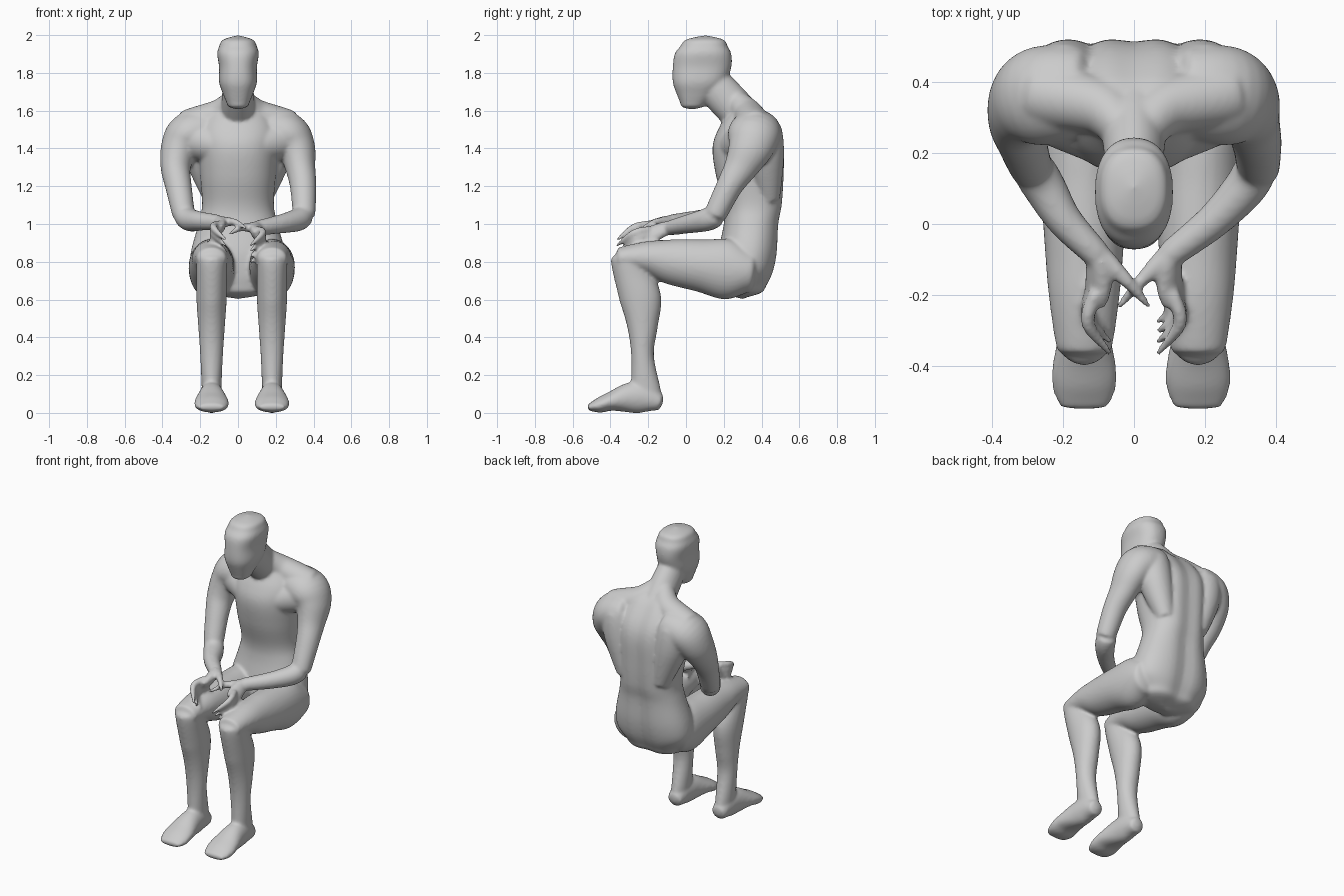
import bpy
import bmesh
from math import sin, cos, pi, exp, sqrt
from mathutils import Vector

cube = bpy.data.objects.get("Cube")
if cube:
    bpy.data.objects.remove(cube, do_unlink=True)

X, Y, Z = Vector((1, 0, 0)), Vector((0, 1, 0)), Vector((0, 0, 1))
bm = bmesh.new()


def dome(end, inner):
    """Shrinking keys that round off the end of a tube."""
    centre = Vector(end[:3])
    outward = (centre - Vector(inner[:3])).normalized()
    height = .6 * min(end[3:])
    keys = []
    for f in (.6, 1):
        place = centre + outward * height * f
        shrink = sqrt(1 - f * f)
        keys.append(Vector((*place, end[3] * shrink, end[4] * shrink)))
    return keys


def spline(keys, steps=5):
    """Smooth curve through keys of any dimension."""
    padded = [keys[0]] + keys + [keys[-1]]
    points = []
    for i in range(len(keys) - 1):
        a, b, c, d = padded[i:i + 4]
        for step in range(steps):
            t = step / steps
            points.append(b + ((c - a) * t + (2 * a - 5 * b + 4 * c - d) * t * t
                               + (3 * b - a - 3 * c + d) * t * t * t) / 2)
    return points + [keys[-1]]


def loft(keys, ref=X, axis=None, power=1, sides=32):
    """Closed round-ended tube; a key is x, y, z, radius along ref, other radius if not equal."""
    keys = [Vector(k if len(k) == 5 else (*k, k[-1])) for k in keys]
    keys = dome(keys[0], keys[1])[::-1] + keys + dome(keys[-1], keys[-2])
    points = spline(keys)
    rings = []
    for i, point in enumerate(points):
        before, after = points[max(i - 1, 0)], points[min(i + 1, len(points) - 1)]
        along = (axis or Vector(after[:3]) - Vector(before[:3])).normalized()
        side = (ref - along * ref.dot(along)).normalized()
        up = along.cross(side)
        ring = []
        for k in range(sides):
            angle = 2 * pi * k / sides
            c, s = [abs(v) ** power * (1 if v > 0 else -1) for v in (cos(angle), sin(angle))]
            ring.append(bm.verts.new(Vector(point[:3]) + side * c * max(point[3], .003)
                                     + up * s * max(point[4], .003)))
        rings.append(ring)
    for low_ring, high_ring in zip(rings, rings[1:]):
        for k in range(sides):
            n = (k + 1) % sides
            bm.faces.new((low_ring[k], low_ring[n], high_ring[n], high_ring[k]))
    bm.faces.new(rings[0][::-1])
    bm.faces.new(rings[-1])
    return [vert for ring in rings for vert in ring]


def stack(rows, power):
    """Level rings given as height, front y, back y, half width."""
    return loft([(0, (front + back) / 2, height, half, (back - front) / 2)
                 for height, front, back, half in rows], axis=Z, power=power, sides=48)


# Torso with a shallow groove down the spine
torso = stack([(.68, .18, .44, .2), (.75, .17, .47, .25), (.85, .17, .49, .25),
               (1, .2, .5, .21), (1.1, .2, .52, .19), (1.25, .16, .53, .2),
               (1.4, .14, .53, .21), (1.5, .17, .5, .21), (1.6, .23, .43, .15),
               (1.65, .24, .37, .1)], power=.9)
for vert in torso:
    if vert.co.y > .33:
        vert.co.y -= .02 * exp(-(vert.co.x / .06) ** 2)

# Neck and head
loft([(0, .3, 1.57, .09, .1), (0, .15, 1.73, .08, .1)])
stack([(1.64, -.03, .11, .06), (1.69, -.05, .16, .08), (1.75, -.07, .21, .1),
       (1.83, -.07, .24, .1), (1.9, -.06, .24, .11), (1.94, -.03, .22, .1)], power=.85)


def leg(sign):
    """Thigh, shin and foot in one upright plane; keys are y, z, half width, other radius."""
    def part(*keys):
        loft([(.02 + sign * .16, *key) for key in keys])
    part((.32, .75, .11, .12), (.22, .76, .12, .16), (.08, .78, .12, .14),
         (-.08, .8, .11, .12), (-.2, .82, .1, .09), (-.34, .82, .08, .06))
    part((-.31, .82, .08, .09), (-.28, .72, .08, .1), (-.24, .6, .08, .11),
         (-.23, .45, .07, .08), (-.23, .3, .06, .06), (-.21, .1, .05, .08))
    part((-.15, .06, .05, .05), (-.22, .08, .06, .08), (-.3, .08, .07, .08),
         (-.4, .06, .09, .05), (-.46, .04, .09, .04), (-.51, .03, .07, .02))


def arm(sign, elbow, lift):
    """Upper body muscles, arm and hand; elbow moves outward, lift raises the hand."""
    def part(ref, *keys, rise=0):
        loft([(sign * x, y, z + rise, *radii) for x, y, z, *radii in keys],
             Vector((sign * ref[0], ref[1], ref[2])))
    # Chest, shoulder blade and neck muscles
    part(Y, (.05, .23, 1.4, .08), (.24, .34, 1.45, .11))
    part(X, (.13, .44, 1.15, .06), (.18, .42, 1.35, .1), (.2, .4, 1.48, .11))
    part(Y, (.03, .27, 1.65, .06), (.1, .33, 1.58, .08), (.25, .36, 1.52, .09))
    # Shoulder and upper arm
    part(Y, (.16, .37, 1.5, .13, .11), (.26, .36, 1.47, .14, .12), (.31, .34, 1.4, .12, .1),
         (.33, .29, 1.3, .09, .08), (.32 + elbow / 2, .23, 1.2, .07),
         (.3 + elbow, .16, 1.06, .06))
    # Forearm
    part(Z, (.29 + elbow, .15, 1.04, .06), (.26 + elbow, .1, 1.02, .06),
         (.2 + elbow / 2, .01, 1 + lift / 2, .05), (.11, -.08, .98 + lift, .04))
    # Palm, tipped inward toward the thumb
    part((.8, 0, .6), (.1, -.1, .98, .03, .04), (.1, -.17, .95, .03, .05),
         (.11, -.21, .93, .02, .05), rise=lift)
    # Four curled fingers
    for i in range(4):
        drop = .03 * i
        part(Z, (.11, -.2 + drop / 2, .97 - drop, .02), (.13, -.28 + drop / 2, .95 - drop, .02),
             (.07, -.36 + drop, .89 - drop, .01), rise=lift)
    # Thumb
    part(Z, (.09, -.09, .98, .03), (.02, -.16, .98, .02), (-.04, -.23, .95, .01), rise=lift)


for sign in (1, -1):
    leg(sign)
arm(1, elbow=.05, lift=0)
arm(-1, elbow=-.01, lift=.03)

# Fuse all parts into one smooth skin
bmesh.ops.recalc_face_normals(bm, faces=bm.faces)
mesh = bpy.data.meshes.new("seated_figure")
bm.to_mesh(mesh)
bm.free()
figure = bpy.data.objects.new("seated_figure", mesh)
bpy.context.collection.objects.link(figure)
remesh = figure.modifiers.new("fuse", "REMESH")
remesh.mode = "VOXEL"
remesh.voxel_size = .009
soften = figure.modifiers.new("soften", "SMOOTH")
soften.factor = .5
soften.iterations = 10
bpy.context.view_layer.update()
skin = bpy.data.meshes.new_from_object(figure.evaluated_get(bpy.context.evaluated_depsgraph_get()))
figure.modifiers.clear()
figure.data = skin
bpy.data.meshes.remove(mesh)
skin.name = "seated_figure"

# Rest the soles on the ground
lowest = min(vert.co.z for vert in skin.vertices)
for vert in skin.vertices:
    vert.co.z -= lowest
for polygon in skin.polygons:
    polygon.use_smooth = True

# One plain grey
grey = bpy.data.materials.new("plain_grey")
grey.use_nodes = True
colour = (.6, .6, .6, 1)
grey.diffuse_color = colour
grey.node_tree.nodes["Principled BSDF"].inputs["Base Color"].default_value = colour
skin.materials.clear()
skin.materials.append(grey)
